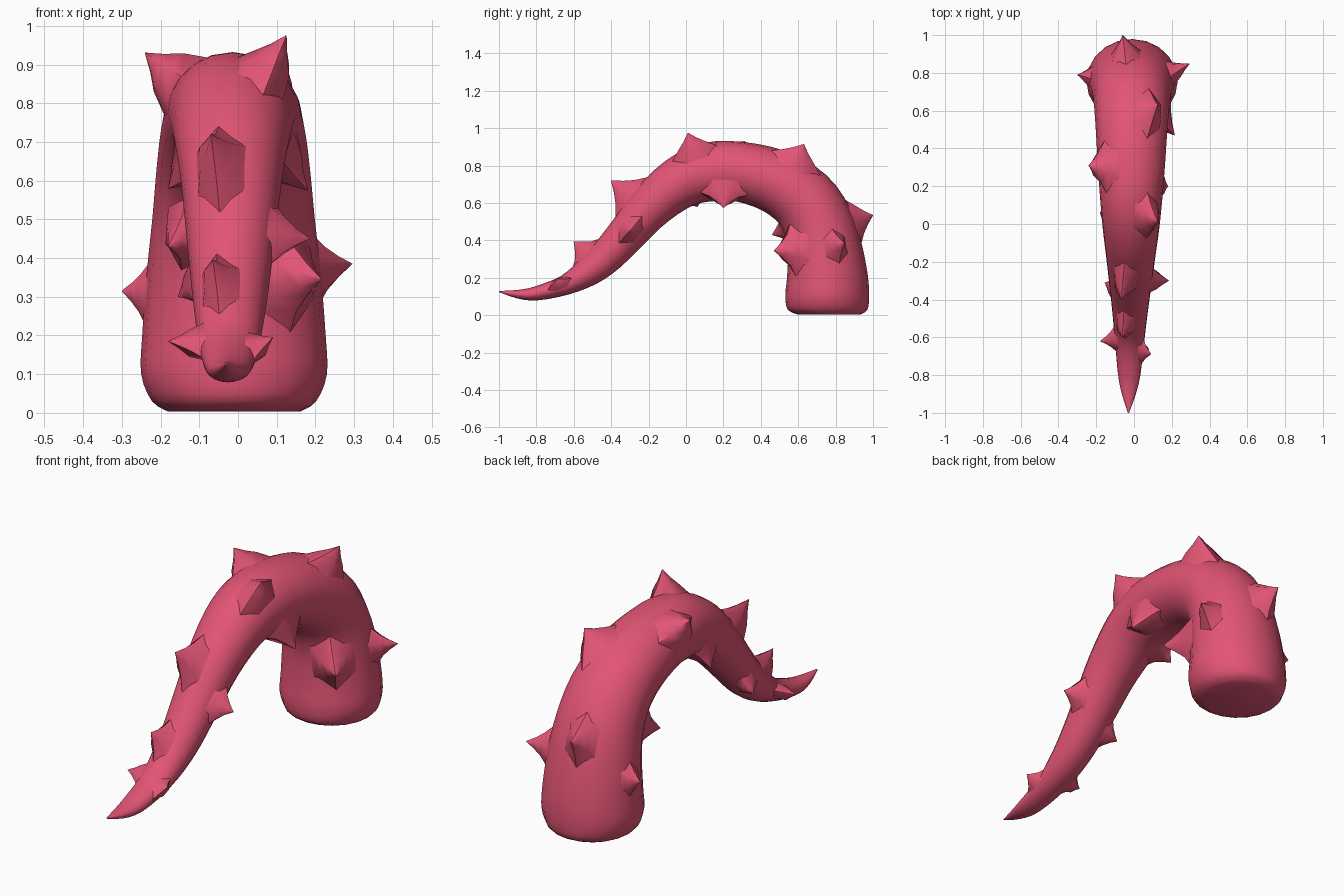
import bpy
import bmesh
from math import cos, sin, tau
from mathutils import Vector
from mathutils.bvhtree import BVHTree

cube = bpy.data.objects.get("Cube")
if cube:
    bpy.data.objects.remove(cube, do_unlink=True)

# Single rosy skin colour
skin = bpy.data.materials.new("rose_skin")
skin.use_nodes = True
colour = (0.76, 0.09, 0.175, 1)
skin.diffuse_color = colour
skin.node_tree.nodes["Principled BSDF"].inputs["Base Color"].default_value = colour

SIDES = 20
STEPS = 3

# Arching centre line: y, z, thickness radius, half width
SECTIONS = [
    (.765, .003, .165, .17), (.757, .03, .213, .212), (.755, .1, .224, .24),
    (.756, .2, .217, .237), (.741, .36, .199, .225), (.702, .5, .189, .21),
    (.622, .622, .181, .199), (.476, .717, .171, .188), (.285, .768, .16, .176),
    (.115, .765, .158, .163), (-.03, .71, .141, .149), (-.175, .595, .123, .13),
    (-.295, .46, .106, .115), (-.415, .325, .094, .1), (-.52, .235, .079, .088),
    (-.645, .162, .054, .075), (-.8, .117, .038, .059), (-.9, .113, .023, .037),
    (-1, .127, .003, .003),
]


def finish(bm, name, angle):
    """Turn a bmesh into a named, coloured, smooth-shaded object."""
    bmesh.ops.recalc_face_normals(bm, faces=bm.faces)
    mesh = bpy.data.meshes.new(name)
    bm.to_mesh(mesh)
    bm.free()
    mesh.materials.append(skin)
    obj = bpy.data.objects.new(name, mesh)
    bpy.context.collection.objects.link(obj)
    bpy.ops.object.select_all(action="DESELECT")
    obj.select_set(True)
    bpy.context.view_layer.objects.active = obj
    bpy.ops.object.shade_smooth_by_angle(angle=angle)


def smooth_path(rows):
    """Catmull-Rom interpolation through all section values."""
    points = [Vector(row) for row in rows]
    result = []
    for i in range(len(points) - 1):
        a, b = points[max(i - 1, 0)], points[i]
        c, d = points[i + 1], points[min(i + 2, len(points) - 1)]
        for step in range(STEPS):
            t = step / STEPS
            result.append(b + (c - a) * t / 2
                          + (a * 2 - b * 5 + c * 4 - d) * t * t / 2
                          + (b * 3 - a - c * 3 + d) * t ** 3 / 2)
    return result + [points[-1]]


def skin_rings(bm, rings):
    """Bridge consecutive rings and cap both ends."""
    for low, high in zip(rings, rings[1:]):
        for i in range(len(low)):
            j = (i + 1) % len(low)
            bm.faces.new((low[i], low[j], high[j], high[i]))
    bm.faces.new(rings[0][::-1])
    bm.faces.new(rings[-1])


# Tapering body
body = bmesh.new()
path = smooth_path(SECTIONS)
rings = []
spine = []
for i, (y, z, thick, wide) in enumerate(path):
    before, after = path[max(i - 1, 0)], path[min(i + 1, len(path) - 1)]
    along = Vector((0, after[0] - before[0], after[1] - before[1])).normalized()
    if z < 0.12 and y > 0:
        along = Vector((0, 0, 1))
    across = Vector((0, along.z, -along.y))
    centre = Vector((-0.01 - 0.02 * (i / len(path)) ** 2, y, z))
    spine.append((centre, along))
    rings.append([body.verts.new(centre + Vector((wide * cos(k * tau / SIDES), 0, 0))
                                 + across * thick * sin(k * tau / SIDES))
                  for k in range(SIDES)])
skin_rings(body, rings)
bmesh.ops.recalc_face_normals(body, faces=body.faces)
surface = BVHTree.FromBMesh(body)
finish(body, "tentacle_body", 0.8)

# Thorns: tip position, half length along the body, half width across it
THORNS = [
    (.125, .01, .975, .14, .1), (.125, .63, .915, .16, .11),
    (-.24, .31, .93, .15, .12), (-.07, -.4, .72, .15, .09),
    (-.065, -.6, .395, .115, .07), (-.18, -.62, .185, .08, .06),
    (.09, -.69, .195, .08, .05), (.185, -.3, .45, .1, .08),
    (-.155, -.31, .3, .08, .07), (-.18, .06, .58, .11, .08),
    (-.18, .46, .43, .11, .09), (.18, .2, .575, .14, .11),
    (.215, .47, .345, .15, .13), (.295, .85, .385, .1, .08),
    (-.3, .79, .315, .09, .07), (-.06, 1, .535, .14, .1),
]


def make_thorn(number, tip, length, width):
    """Six-sided spike flaring out to a foot that follows the skin."""
    root = surface.find_nearest(tip)[0]
    axis = tip - root
    out = axis.normalized()
    along = min(spine, key=lambda point: (point[0] - root).length)[1]
    side = out.cross(along).normalized()
    along = side.cross(out)
    spokes = [along * length * cos(k * tau / 6) + side * width * sin(k * tau / 6)
              for k in range(6)]
    bm = bmesh.new()
    levels = [[bm.verts.new(surface.find_nearest(root + spoke)[0] - out * 0.005)
               for spoke in spokes]]
    for height, size in ((0.28, 0.56), (0.62, 0.27), (1, 0.01)):
        levels.append([bm.verts.new(root + axis * height + spoke * size)
                       for spoke in spokes])
    skin_rings(bm, levels)
    finish(bm, f"thorn_{number}", 0.9)


for number, (x, y, z, length, width) in enumerate(THORNS, 1):
    make_thorn(number, Vector((x, y, z)), length, width)
